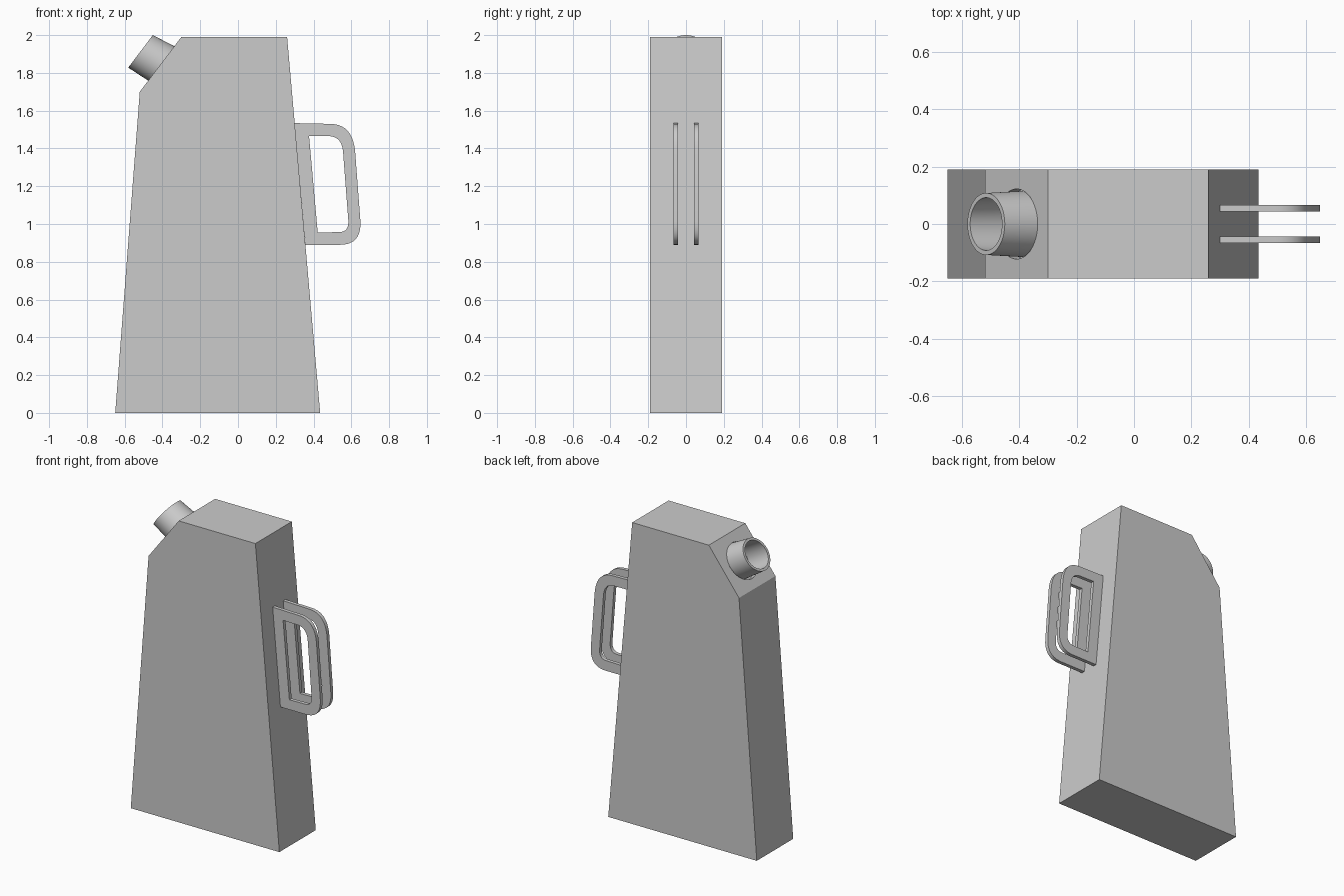
import bpy, bmesh, math
from mathutils import Vector

if "Cube" in bpy.data.objects:
    bpy.data.objects.remove(bpy.data.objects["Cube"])


def make_object(name, bm):
    bmesh.ops.recalc_face_normals(bm, faces=bm.faces[:])
    mesh = bpy.data.meshes.new(name)
    bm.to_mesh(mesh)
    bm.free()
    obj = bpy.data.objects.new(name, mesh)
    bpy.context.collection.objects.link(obj)
    return obj


def bridge(bm, a, b):
    n = len(a)
    for i in range(n):
        j = (i + 1) % n
        bm.faces.new((a[i], a[j], b[j], b[i]))


def extrude_profile(name, pts, y0, y1):
    bm = bmesh.new()
    a, b = ([bm.verts.new((x, y, z)) for x, z in pts] for y in (y0, y1))
    bm.faces.new(a)
    bm.faces.new(b)
    bridge(bm, a, b)
    return make_object(name, bm)


# Rings parallel to the sloped shoulder, used for the spout and its socket
TANGENT = Vector((0.604, 0, 0.797))
NORMAL = Vector((-0.797, 0, 0.604))
BASE = Vector((-0.4055, 0, 1.8495))
TIP = Vector((-0.516, 0, 1.914))


def ring(bm, centre, radius, n=64):
    out = []
    for i in range(n):
        t = 2 * math.pi * i / n
        out.append(bm.verts.new(centre + radius * (math.cos(t) * TANGENT + math.sin(t) * Vector((0, 1, 0)))))
    return out


def ring_loft(name, sections):
    bm = bmesh.new()
    rings = [ring(bm, c, r) for c, r in sections]
    for a, b in zip(rings, rings[1:]):
        bridge(bm, a, b)
    bm.faces.new(rings[0])
    bm.faces.new(rings[-1])
    return make_object(name, bm)


# Tapered flat body with a cut shoulder
body = extrude_profile("body", [(-0.65, 0), (0.435, 0), (0.26, 1.99), (-0.30, 1.99), (-0.52, 1.70)], -0.19, 0.19)

# Shallow round socket around the spout
socket = BASE - 0.006 * TANGENT
cutter = ring_loft("socket_cutter", [(socket - 0.04 * NORMAL, 0.122), (socket + 0.1 * NORMAL, 0.122)])
cutter.hide_render = True
mod = body.modifiers.new("socket", 'BOOLEAN')
mod.object = cutter
mod.operation = 'DIFFERENCE'
mod.solver = 'EXACT'
bpy.context.view_layer.objects.active = body
bpy.ops.object.modifier_apply(modifier=mod.name)
bpy.data.objects.remove(cutter)

# Slightly tapered open spout
deep = BASE.lerp(TIP, -0.6)
spout = ring_loft("spout", [(deep, 0.118), (TIP, 0.108), (TIP, 0.092), (deep, 0.100)])


# Handle plates: rounded closed loops with a window
def handle_loop(top, bottom, corners, steps=10):
    pts = [top]
    for p, c, q in corners:
        for i in range(steps + 1):
            t = i / steps
            pts.append(tuple((1 - t) ** 2 * p[k] + 2 * t * (1 - t) * c[k] + t * t * q[k] for k in (0, 1)))
    return pts + [bottom]


outer = handle_loop((0.30, 1.534), (0.357, 0.89),
                    [((0.487, 1.53), (0.606, 1.53), (0.62, 1.385)),
                     ((0.648, 1.015), (0.655, 0.89), (0.54, 0.89))])
inner = handle_loop((0.376, 1.467), (0.422, 0.955),
                    [((0.487, 1.465), (0.548, 1.46), (0.556, 1.385)),
                     ((0.584, 1.02), (0.588, 0.957), (0.535, 0.957))])


def handle(name, y0, y1):
    bm = bmesh.new()
    loops = [[bm.verts.new((x, y, z)) for x, z in pts]
             for pts, y in ((outer, y0), (outer, y1), (inner, y1), (inner, y0))]
    for i in range(4):
        bridge(bm, loops[i], loops[(i + 1) % 4])
    return make_object(name, bm)


front_handle = handle("front_handle", -0.067, -0.043)
back_handle = handle("back_handle", 0.043, 0.067)

# Smooth the round parts, keep hard edges
for obj in bpy.data.objects:
    obj.select_set(obj in (spout, front_handle, back_handle))
bpy.context.view_layer.objects.active = spout
bpy.ops.object.shade_smooth_by_angle(angle=math.radians(30))
